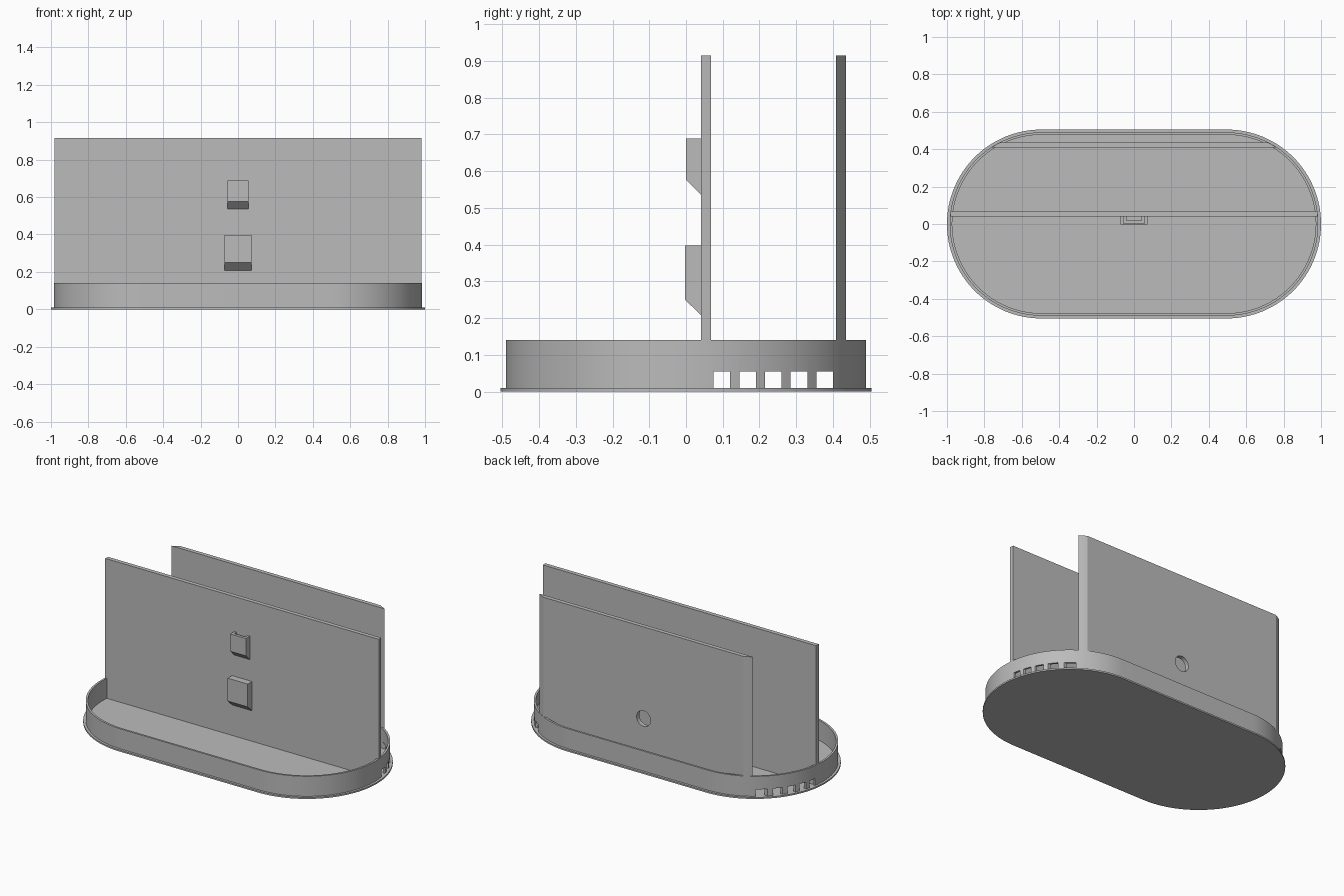
import bpy, bmesh
from math import sin, cos, pi, sqrt
from mathutils import Matrix

if "Cube" in bpy.data.objects:
    bpy.data.objects.remove(bpy.data.objects["Cube"], do_unlink=True)

grey = bpy.data.materials.new("light_grey")
grey.use_nodes = True
colour = (0.5, 0.5, 0.5, 1)
grey.diffuse_color = colour
grey.node_tree.nodes["Principled BSDF"].inputs["Base Color"].default_value = colour

CENTRE = 0.495          # x of the rounded end centres
FLOOR, RIM, TOP = 0.01, 0.14, 0.915
SEGMENTS = 64


def finish(name, bm):
    bmesh.ops.recalc_face_normals(bm, faces=bm.faces)
    mesh = bpy.data.meshes.new(name)
    bm.to_mesh(mesh)
    bm.free()
    mesh.materials.append(grey)
    ob = bpy.data.objects.new(name, mesh)
    bpy.context.collection.objects.link(ob)
    return ob


def select(ob):
    bpy.ops.object.select_all(action="DESELECT")
    ob.select_set(True)
    bpy.context.view_layer.objects.active = ob


def smooth(ob):
    select(ob)
    bpy.ops.object.shade_smooth_by_angle(angle=0.35)


def cut(ob, cutter):
    cutter.hide_render = True
    mod = ob.modifiers.new("cut", "BOOLEAN")
    mod.operation, mod.solver, mod.object = "DIFFERENCE", "EXACT", cutter
    select(ob)
    bpy.ops.object.modifier_apply(modifier=mod.name)
    bpy.data.objects.remove(cutter, do_unlink=True)


def extrude(name, points, offset):
    """Solid made by sweeping a flat outline along an offset."""
    bm = bmesh.new()
    face = bm.faces.new([bm.verts.new(p) for p in points])
    new = bmesh.ops.extrude_face_region(bm, geom=[face], use_keep_orig=True)
    verts = [v for v in new["geom"] if isinstance(v, bmesh.types.BMVert)]
    bmesh.ops.translate(bm, verts=verts, vec=offset)
    return finish(name, bm)


def boxes(name, ranges):
    bm = bmesh.new()
    for lo, hi in ranges:
        size = [b - a for a, b in zip(lo, hi)]
        mid = [(a + b) / 2 for a, b in zip(lo, hi)]
        bmesh.ops.create_cube(bm, size=1, matrix=Matrix.Translation(mid) @ Matrix.Diagonal((*size, 1)))
    return finish(name, bm)


def oblong(r, z):
    """Outline with straight sides and two half-round ends."""
    pts = []
    for side, start in ((1, -pi / 2), (-1, pi / 2)):
        for i in range(SEGMENTS + 1):
            a = start + pi * i / SEGMENTS
            pts.append((side * CENTRE + r * cos(a), r * sin(a), z))
    return pts


# Base plate
smooth(extrude("base_plate", oblong(0.505, 0), (0, 0, FLOOR)))

# Rim wall with a row of vents through both ends
bm = bmesh.new()
rings = [[bm.verts.new(p) for p in oblong(r, z)]
         for r, z in ((0.49, FLOOR), (0.49, RIM), (0.477, RIM), (0.477, FLOOR))]
n = len(rings[0])
for k in range(4):
    a, b = rings[k], rings[(k + 1) % 4]
    for i in range(n):
        j = (i + 1) % n
        bm.faces.new((a[i], a[j], b[j], b[i]))
rim = finish("rim_wall", bm)
cut(rim, boxes("vent_cutter", [((-1.1, 0.075 + 0.07 * i, -0.02), (1.1, 0.12 + 0.07 * i, 0.055))
                               for i in range(5)]))
smooth(rim)


# Upright panels, their ends following the rounded rim
def panel(name, y0, y1):
    steps = 6
    ys = [y0 + (y1 - y0) * i / steps for i in range(steps + 1)]
    right = [(CENTRE + sqrt(0.489 ** 2 - y * y), y, FLOOR) for y in ys]
    left = [(-x, y, z) for x, y, z in reversed(right)]
    return extrude(name, right + left, (0, 0, TOP - FLOOR))


smooth(panel("front_panel", 0.041, 0.068))
back = panel("back_panel", 0.408, 0.435)

# Round hole through the back panel
circle = [(0.05 * cos(2 * pi * i / 48), 0.3, 0.32 + 0.05 * sin(2 * pi * i / 48)) for i in range(48)]
cut(back, extrude("hole_cutter", circle, (0, 0.3, 0)))
smooth(back)


# Wedge-bottomed hooks on the front panel
def hook(name, half, y, bottom, bend, top):
    profile = [(0.042, top), (y, top), (y, bend), (0.042, bottom)]
    return extrude(name, [(-half, a, b) for a, b in profile], (2 * half, 0, 0))


upper = hook("upper_hook", 0.056, 0.0, 0.535, 0.576, 0.688)
hook("lower_hook", 0.072, -0.003, 0.207, 0.25, 0.398)

# Open pocket in the top of the upper hook
cut(upper, boxes("pocket_cutter", [((-0.04, 0.018, 0.6), (0.04, 0.06, 0.8))]))
